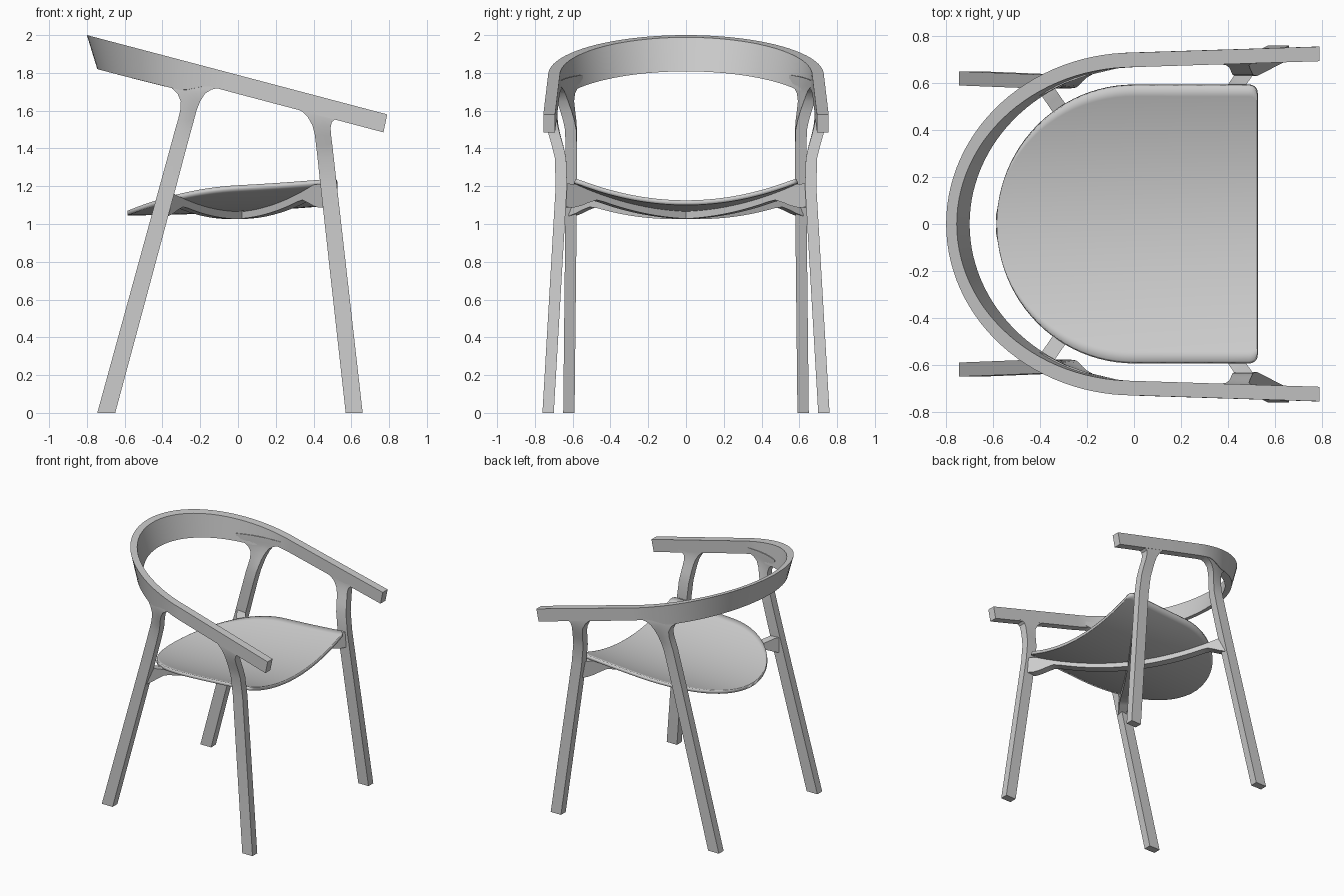
import bpy, bmesh, math

if "Cube" in bpy.data.objects:
    bpy.data.objects.remove(bpy.data.objects["Cube"])

def finish(name, bm, angle=30):
    me = bpy.data.meshes.new(name)
    bm.to_mesh(me)
    bm.free()
    ob = bpy.data.objects.new(name, me)
    bpy.context.collection.objects.link(ob)
    bpy.ops.object.select_all(action='DESELECT')
    ob.select_set(True)
    bpy.context.view_layer.objects.active = ob
    bpy.ops.object.shade_smooth_by_angle(angle=math.radians(angle))
    return ob

def loft(name, rings):
    """Skin a list of equal-length closed sections and cap both ends."""
    bm = bmesh.new()
    vs = [[bm.verts.new(p) for p in r] for r in rings]
    n = len(vs[0])
    for a, b in zip(vs, vs[1:]):
        for i in range(n):
            bm.faces.new((a[i], a[(i + 1) % n], b[(i + 1) % n], b[i]))
    bm.faces.new(vs[0])
    bm.faces.new(vs[-1])
    bmesh.ops.recalc_face_normals(bm, faces=bm.faces)
    return finish(name, bm)

def smooth(a, b, v):
    t = min(1, max(0, (v - a) / (b - a)))
    return t * t * (3 - 2 * t)

def lerp(a, b, t):
    return a + (b - a) * t

# Back rest and arms: one U-shaped band with a sloping flat top
def top_z(x):
    return 2 - 0.264 * (x + 0.8)

def rail_ring(out, inn, s, nx, ny):
    depth = lerp(0.095, 0.16 + 0.02 * max(0, -out[0] - 0.32) / 0.48,
                 1 - smooth(-0.32, -0.12, out[0]))
    dx, dy = 0.055 * s * nx - 0.02 * (1 - s), 0.055 * s * ny
    low = lambda p: (p[0] + dx, p[1] + dy, top_z(p[0]) - depth)
    return [(*out, top_z(out[0])), (*inn, top_z(inn[0])), low(inn), low(out)]

rings = []
for x in (0.79, 0.4):
    y = 0.73 + 0.032 * x
    rings.append(rail_ring((x, y), (x, y - 0.062), 0, 0, 0))
N = 56
for i in range(N + 1):
    t = math.pi * i / N
    s, c = math.sin(t), math.cos(t)
    rings.append(rail_ring((-0.8 * s, 0.73 * c), (-0.755 * s, 0.668 * c), s, s, -c))
for x in (0.4, 0.79):
    y = -0.73 - 0.032 * x
    rings.append(rail_ring((x, y), (x, y + 0.062), 0, 0, 0))
loft("arm_and_back_rail", rings)

def rail_y(x):
    if x > 0:
        return 0.699 + 0.032 * x
    return 0.699 * math.sqrt(1 - (x / 0.777) ** 2) + 0.06 * x

# Legs: straight tapering bars that flare and bend out into the rail
def leg(name, stations, y0, y1, blend, side):
    rings = []
    for xl, zl, xr, zr in stations:
        inner, outer = [], []
        for k in (0, 0.33, 0.67, 1):
            x, z = lerp(xl, xr, k), lerp(zl, zr, k)
            y = lerp(y0, y1, min(1, z / 1.2))
            y = lerp(y, rail_y(x), smooth(*blend, z))
            inner.append((x, side * (y - 0.03), z))
            outer.append((x, side * (y + 0.03), z))
        rings.append(inner + outer[::-1])
    loft(name, rings)

back = [(-.745, 0, -.65, 0), (-.415, 1.2, -.327, 1.2), (-.36, 1.4, -.274, 1.4),
        (-.333, 1.5, -.247, 1.5), (-.318, 1.55, -.233, 1.55), (-.306, 1.6, -.22, 1.6),
        (-.303, 1.65, -.20, 1.65), (-.32, 1.69, -.175, 1.69), (-.35, 1.72, -.14, 1.712),
        (-.40, 1.745, -.08, 1.725), (-.40, 1.79, -.08, 1.76)]
front = [(.57, 0, .66, 0), (.437, 1.2, .524, 1.2), (.421, 1.35, .507, 1.35),
         (.413, 1.42, .499, 1.42), (.407, 1.47, .493, 1.47), (.395, 1.52, .49, 1.51),
         (.37, 1.565, .497, 1.54), (.34, 1.595, .515, 1.555), (.29, 1.622, .55, 1.556),
         (.29, 1.65, .55, 1.58)]
for side, tag in ((1, "left"), (-1, "right")):
    leg("back_leg_" + tag, back, 0.62, 0.607, (1.45, 1.72), side)
    leg("front_leg_" + tag, front, 0.73, 0.66, (1.3, 1.58), side)

# Seat: dished panel with a round back and small front corner radii
def seat_z(x, y):
    return 1.088 + 0.052 * x + 0.0365 * x * x + 0.115 * (y / 0.58) ** 2

outline = [(-0.585 * math.cos(t), 0.585 * math.sin(t))
           for t in (math.pi / 2 * i / 24 for i in range(25))]
outline += [(x, 0.585) for x in (0.1, 0.2, 0.3, 0.4)]
outline += [(0.49 + 0.035 * math.sin(t), 0.55 + 0.035 * math.cos(t))
            for t in (math.pi / 2 * i / 5 for i in range(6))]
bm = bmesh.new()
M = 28
rows = [[bm.verts.new((x, w * (2 * j / M - 1), seat_z(x, w * (2 * j / M - 1))))
         for j in range(M + 1)] for x, w in outline]
for a, b in zip(rows, rows[1:]):
    for j in range(M):
        bm.faces.new((a[j], b[j], b[j + 1], a[j + 1]))
bmesh.ops.remove_doubles(bm, verts=bm.verts, dist=1e-5)
seat = finish("seat", bm)
mod = seat.modifiers.new("thickness", 'SOLIDIFY')
mod.thickness = 0.025
mod.offset = -1

# Crossed stretchers under the seat, curved to its underside, deeper at the legs
def stretcher(name, side):
    p = [(-0.395, -0.605 * side), (0.02, 0), (0.482, 0.655 * side)]
    pts = []
    for a, b in zip(p, p[1:]):
        pts += [(lerp(a[0], b[0], i / 16), lerp(a[1], b[1], i / 16)) for i in range(16)]
    pts.append(p[-1])
    nx, ny = 0.82 * 0.032, -0.57 * 0.032 * side
    rings = []
    for x, y in pts:
        zt = seat_z(x, min(abs(y), 0.58)) - 0.022
        zb = zt - 0.04 - 0.085 * smooth(0.47, 0.61, abs(y))
        rings.append([(x - nx, y - ny, zt), (x + nx, y + ny, zt),
                      (x + nx, y + ny, zb), (x - nx, y - ny, zb)])
    loft(name, rings)

stretcher("cross_stretcher_a", 1)
stretcher("cross_stretcher_b", -1)
